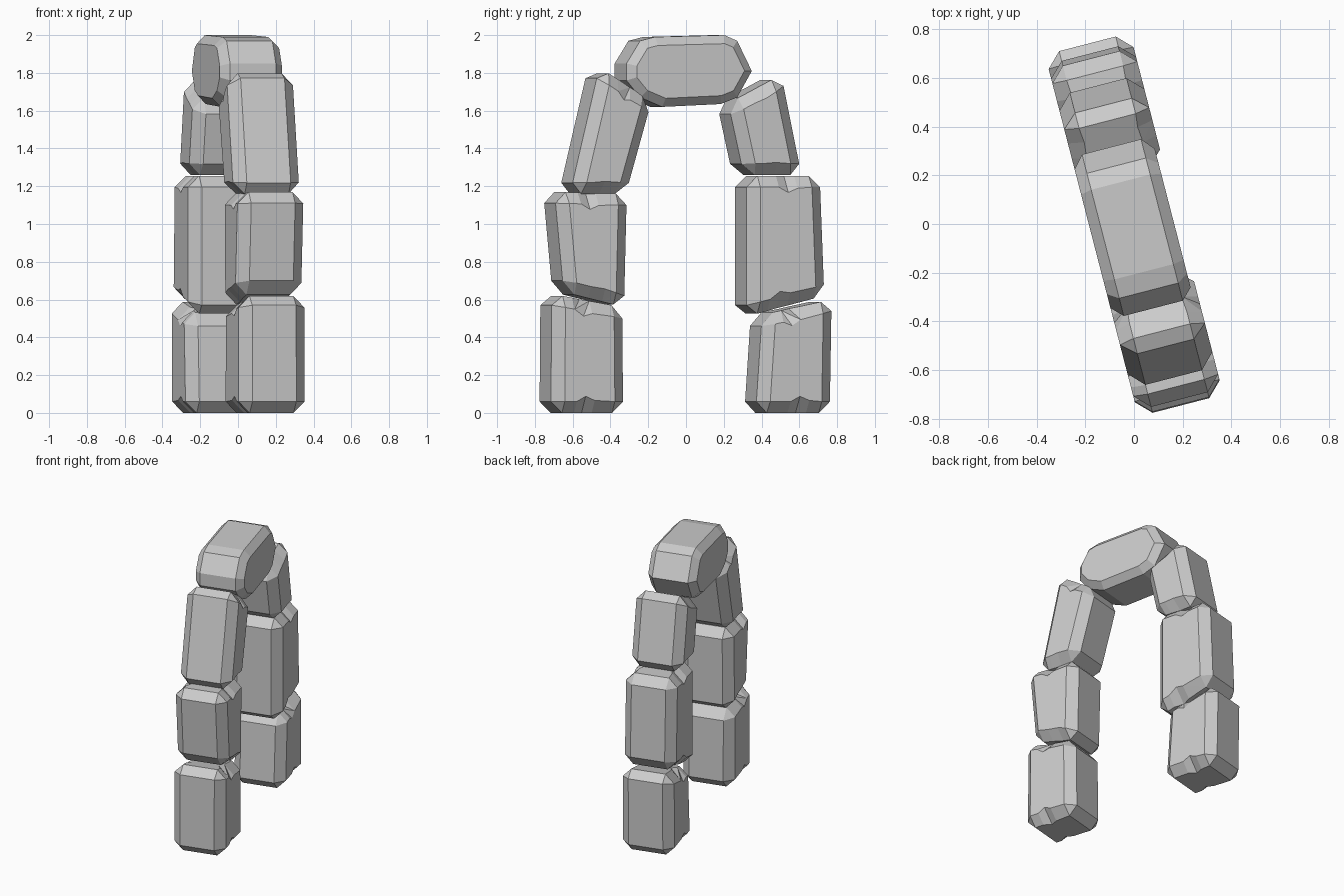
import bpy, bmesh, math, random
from mathutils import Vector, Matrix

if "Cube" in bpy.data.objects:
    bpy.data.objects.remove(bpy.data.objects["Cube"])

random.seed(4)
TURN = Matrix.Rotation(math.radians(14.5), 4, 'Z')   # arch is turned about z


def inset(poly, d):
    """Offset a counter-clockwise polygon inwards by d."""
    out = []
    for i, p in enumerate(poly):
        a = (p - poly[i - 1]).normalized()
        b = (poly[(i + 1) % len(poly)] - p).normalized()
        na, nb = Vector((-a.y, a.x)), Vector((-b.y, b.x))
        m = (na + nb).normalized()
        out.append(p + m * d / m.dot(na))
    return out


def cut_corners(poly, d):
    out = []
    for i, p in enumerate(poly):
        out.append(p + (poly[i - 1] - p).normalized() * d)
        out.append(p + (poly[(i + 1) % len(poly)] - p).normalized() * d)
    return out


def chip(bm):
    """Notch the long top and bottom chamfers of a stone."""
    mid = sum((v.co.z for v in bm.verts)) / len(bm.verts)
    faces = [f for f in bm.faces
             if abs(f.normal.x) > 0.5 and abs(f.normal.z) > 0.5 and len(f.verts) == 4]
    for f in faces:
        side = max((abs(v.co.x) for v in f.verts))
        long_edges = sorted(f.edges, key=lambda e: -e.calc_length())[:2]
        at = random.uniform(0.3, 0.6)
        for e in long_edges:
            v0, v1 = sorted(e.verts, key=lambda v: v.co.y)
            a, b = v0.co.copy(), v1.co.copy()
            on_side = abs(abs(a.x) - side) < 0.005
            for t, depth in ((at - 0.18, 0.0), (at, 0.028), (at + 0.18, 0.006)):
                e, nv = bmesh.utils.edge_split(e, v0, 0.5)
                nv.co = a.lerp(b, t)
                if on_side:
                    nv.co.z += depth if a.z < mid else -depth
                else:
                    nv.co.x -= math.copysign(depth, a.x)
                v0 = nv
                e = next(k for k in nv.link_edges if v1 in k.verts)
    bmesh.ops.triangulate(bm, faces=faces)


def stone(name, profile, width=0.36, c=0.06, shift=0.0, corners=True):
    """Chamfered block: (along, height) profile extruded across the arch."""
    poly = [Vector(p) for p in profile]
    outer = cut_corners(poly, c) if corners else poly
    inner = inset(poly, c)
    bm = bmesh.new()
    for s in (-1, 1):
        for ring, v in ((inner, width / 2), (outer, width / 2 - c)):
            for p in ring:
                bm.verts.new((s * v, p.x, p.y))
    bmesh.ops.convex_hull(bm, input=bm.verts)
    bmesh.ops.dissolve_limit(bm, angle_limit=math.radians(2),
                             verts=bm.verts, edges=bm.edges)
    bm.normal_update()
    if corners:
        chip(bm)
    bmesh.ops.translate(bm, vec=(shift, 0, 0), verts=bm.verts)
    bm.transform(TURN)
    bmesh.ops.recalc_face_normals(bm, faces=bm.faces)
    me = bpy.data.meshes.new(name)
    bm.to_mesh(me)
    bm.free()
    bpy.context.collection.objects.link(bpy.data.objects.new(name, me))


# Front leg, bottom to top
stone("front_base_stone", [(-.77, 0), (-.375, 0), (-.38, .56), (-.765, .63)])
stone("front_middle_stone", [(-.70, .64), (-.37, .56), (-.355, 1.16), (-.75, 1.17)])
stone("front_upper_stone", [(-.665, 1.16), (-.36, 1.16), (-.22, 1.65), (-.505, 1.83)])

# Rear leg, bottom to top
stone("rear_base_stone", [(.35, 0), (.755, 0), (.765, .60), (.385, .52)])
stone("rear_middle_stone", [(.30, .51), (.725, .62), (.70, 1.255), (.30, 1.255)])
stone("rear_upper_stone", [(.285, 1.26), (.60, 1.26), (.49, 1.79), (.20, 1.64)])

# Capping stone with tapered ends
stone("capstone", [(.16, 1.635), (.25, 1.67), (.33, 1.81), (.25, 1.97), (.18, 2.0),
                   (-.20, 1.99), (-.28, 1.97), (-.355, 1.85), (-.355, 1.76),
                   (-.28, 1.67), (-.16, 1.62)],
      width=0.34, c=0.045, shift=-0.01, corners=False)
